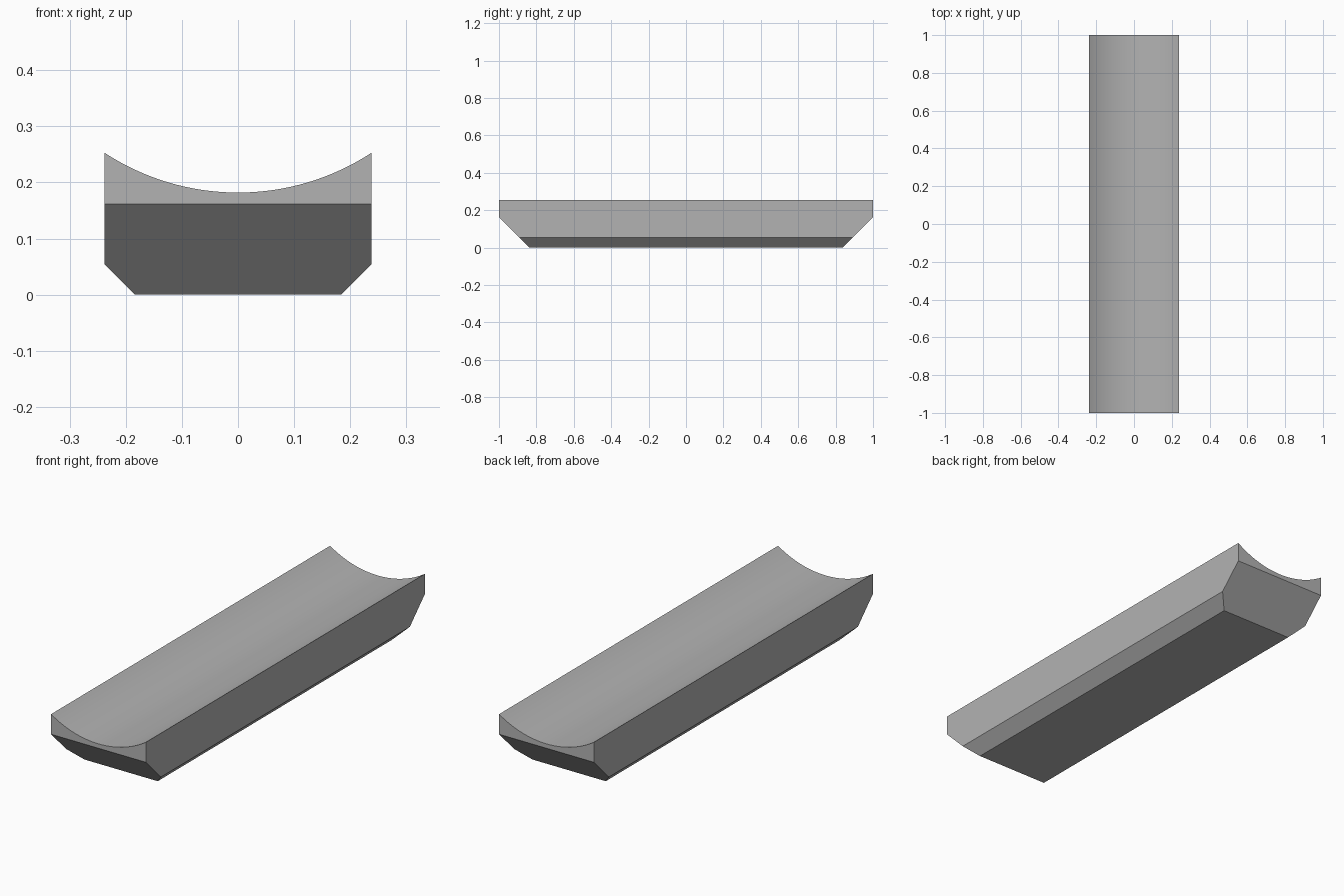
import bpy
import bmesh
import math
from mathutils import Vector

cube = bpy.data.objects.get("Cube")
if cube:
    bpy.data.objects.remove(cube, do_unlink=True)

HALF_WIDTH, HALF_LENGTH, HEIGHT = 0.238, 1.0, 0.253
SIDE_CHAMFER, END_CHAMFER = 0.054, 0.162
SAG = 0.071
ARC_STEPS = 32

# Plain grey material
grey = bpy.data.materials.new("plain grey")
grey.use_nodes = True
colour = (0.45, 0.45, 0.45, 1)
grey.diffuse_color = colour
grey.node_tree.nodes["Principled BSDF"].inputs["Base Color"].default_value = colour

# Cross-section: chamfered base, straight sides, hollow circular top
radius = (HALF_WIDTH ** 2 + SAG ** 2) / (2 * SAG)
centre_z = HEIGHT - SAG + radius
half_angle = math.asin(HALF_WIDTH / radius)
base = HALF_WIDTH - SIDE_CHAMFER
profile = [(-HALF_WIDTH, SIDE_CHAMFER), (-base, 0), (base, 0), (HALF_WIDTH, SIDE_CHAMFER)]
for i in range(ARC_STEPS + 1):
    a = half_angle * (1 - 2 * i / ARC_STEPS)
    profile.append((radius * math.sin(a), centre_z - radius * math.cos(a)))

# Extrude the section along the length
bm = bmesh.new()
section = bm.faces.new([bm.verts.new((x, -HALF_LENGTH, z)) for x, z in profile])
extruded = bmesh.ops.extrude_face_region(bm, geom=[section], use_keep_orig=True)
moved = [g for g in extruded["geom"] if isinstance(g, bmesh.types.BMVert)]
bmesh.ops.translate(bm, verts=moved, vec=(0, 2 * HALF_LENGTH, 0))

# Slice the lower corner off both ends and close the cuts
for side in (-1, 1):
    cut = bmesh.ops.bisect_plane(
        bm, geom=bm.verts[:] + bm.edges[:] + bm.faces[:], dist=1e-5,
        plane_co=Vector((0, side * HALF_LENGTH, END_CHAMFER)),
        plane_no=Vector((0, side, -1)), clear_outer=True)
    rim = [g for g in cut["geom_cut"] if isinstance(g, bmesh.types.BMEdge)]
    bmesh.ops.holes_fill(bm, edges=rim, sides=0)
bmesh.ops.recalc_face_normals(bm, faces=bm.faces[:])

mesh = bpy.data.meshes.new("cradle_block")
bm.to_mesh(mesh)
bm.free()
mesh.materials.append(grey)
block = bpy.data.objects.new("cradle_block", mesh)
bpy.context.collection.objects.link(block)

# Smooth the hollow, keep the chamfer edges crisp
bpy.ops.object.select_all(action="DESELECT")
block.select_set(True)
bpy.context.view_layer.objects.active = block
bpy.ops.object.shade_smooth_by_angle(angle=math.radians(30))
